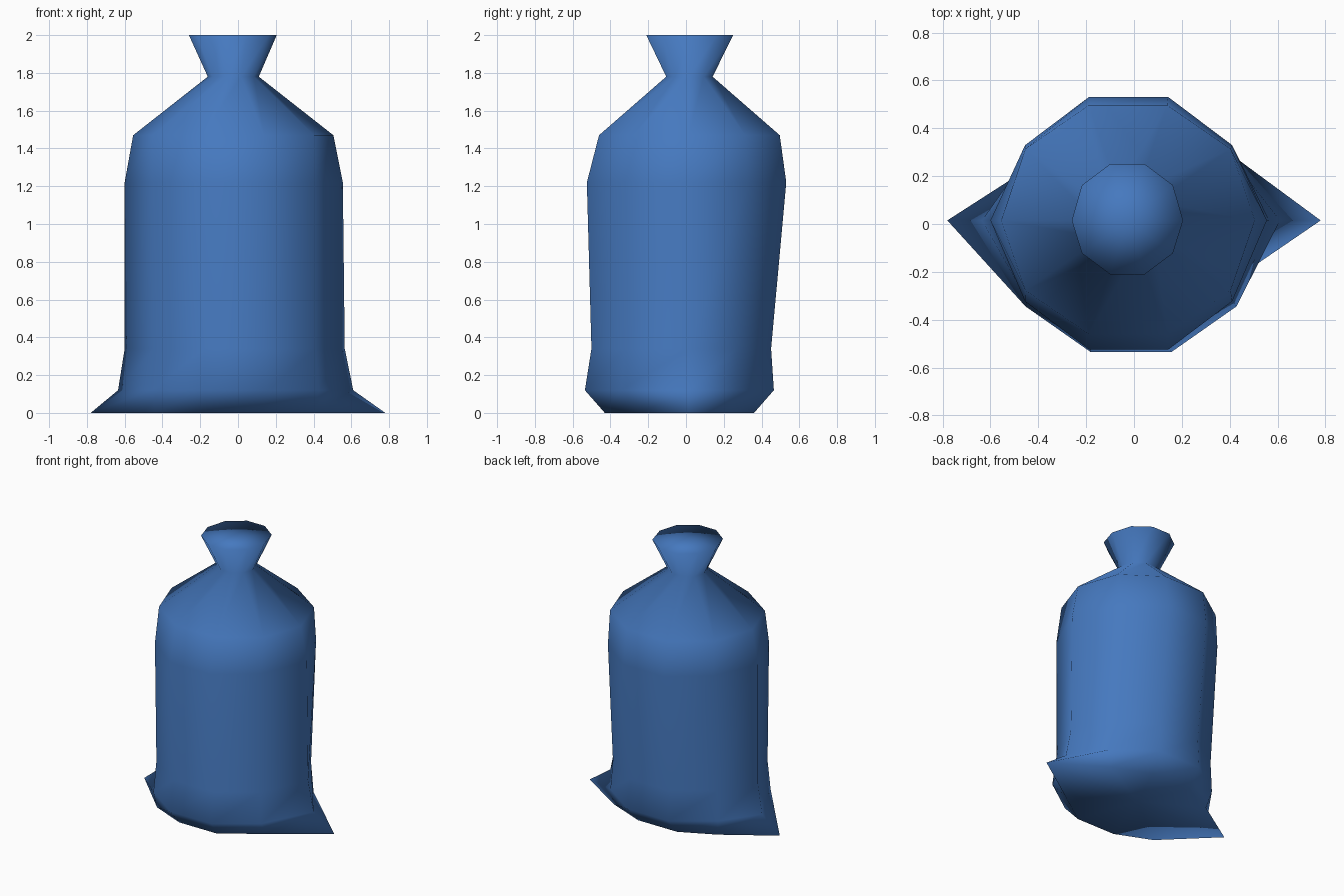
import bpy, bmesh, math

if "Cube" in bpy.data.objects:
    bpy.data.objects.remove(bpy.data.objects["Cube"])

SIDES = 10

blue = bpy.data.materials.new("sack_blue")
blue.diffuse_color = (0.06, 0.19, 0.52, 1)
blue.use_nodes = True
blue.node_tree.nodes["Principled BSDF"].inputs["Base Color"].default_value = blue.diffuse_color

# Cross-sections from floor to rim:
# (z, left tip x, right tip x, side radius x, centre y, radius y)
sections = [
    (0.12, -0.635, 0.61, 0.545, -0.035, 0.526),
    (0.34, -0.60, 0.565, 0.53, -0.025, 0.50),
    (1.22, -0.60, 0.555, 0.535, 0.003, 0.555),
    (1.47, -0.555, 0.505, 0.53, 0.018, 0.503),
    (1.78, -0.16, 0.11, 0.135, 0.018, 0.129),
    (2.00, -0.26, 0.205, 0.235, 0.02, 0.242),
]

# Flattened base outline with its two pulled-out corners
base = [(0.78, 0.015), (0.42, 0.245), (0.14, 0.36), (-0.18, 0.36), (-0.43, 0.24),
        (-0.78, 0.015), (-0.44, -0.32), (-0.18, -0.43), (0.13, -0.43), (0.40, -0.245)]


def add_ring(bm, z, left, right, rx, cy, ry):
    ring = []
    for i in range(SIDES):
        a = 2 * math.pi * i / SIDES
        x = (left + right) / 2 + rx * math.cos(a)
        y = cy + ry * math.sin(a)
        if i == 0:
            x, y = right, 0.015
        elif i == SIDES // 2:
            x, y = left, 0.015
        ring.append(bm.verts.new((x, y, z)))
    return ring


def add_cap(bm, ring, z):
    centre = bm.verts.new((-0.025, 0.01, z))
    for i in range(SIDES):
        bm.faces.new((ring[i], ring[(i + 1) % SIDES], centre))


bm = bmesh.new()
rings = [[bm.verts.new((x, y, 0)) for x, y in base]]
rings += [add_ring(bm, *s) for s in sections]

# Sack walls
for low, high in zip(rings, rings[1:]):
    for i in range(SIDES):
        j = (i + 1) % SIDES
        bm.faces.new((low[i], low[j], high[j], high[i]))

# Closed floor and tied top
add_cap(bm, rings[0], 0)
add_cap(bm, rings[-1], 2)
bmesh.ops.recalc_face_normals(bm, faces=bm.faces)
for f in bm.faces:
    f.smooth = True

mesh = bpy.data.meshes.new("sack")
bm.to_mesh(mesh)
bm.free()
mesh.materials.append(blue)
bpy.context.collection.objects.link(bpy.data.objects.new("sack", mesh))
